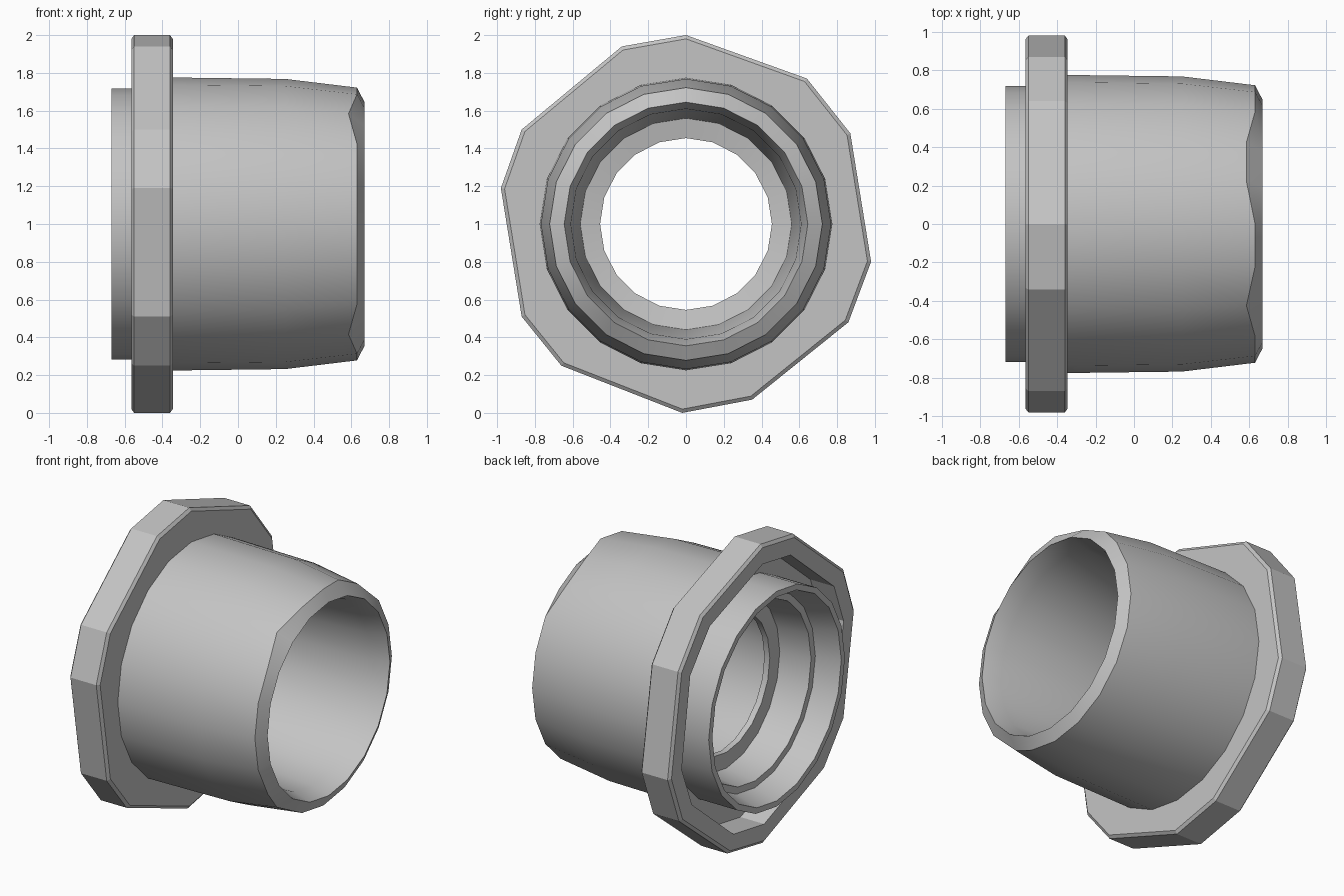
import bpy, bmesh, math
from math import cos, sin, tau

cube = bpy.data.objects.get("Cube")
if cube:
    bpy.data.objects.remove(cube)

grey = bpy.data.materials.new("plain grey")
grey.use_nodes = True
colour = (0.55, 0.55, 0.55, 1)
grey.diffuse_color = colour
grey.node_tree.nodes["Principled BSDF"].inputs["Base Color"].default_value = colour


def loft(name, rings, smooth_angle):
    """Join closed rings of points; the last ring joins back to the first."""
    bm = bmesh.new()
    loops = [[bm.verts.new(p) for p in ring] for ring in rings]
    n = len(loops[0])
    for a, b in zip(loops, loops[1:] + loops[:1]):
        for i in range(n):
            j = (i + 1) % n
            bm.faces.new((a[i], a[j], b[j], b[i]))
    bmesh.ops.recalc_face_normals(bm, faces=bm.faces)
    mesh = bpy.data.meshes.new(name)
    bm.to_mesh(mesh)
    bm.free()
    mesh.materials.append(grey)
    obj = bpy.data.objects.new(name, mesh)
    bpy.context.collection.objects.link(obj)
    bpy.ops.object.select_all(action="DESELECT")
    obj.select_set(True)
    bpy.context.view_layer.objects.active = obj
    bpy.ops.object.shade_smooth_by_angle(angle=math.radians(smooth_angle))
    return obj


def circle(x, r, sides=20, dents=(), depth=0):
    return [(x - depth * (i in dents), r * cos(tau * i / sides), 1 + r * sin(tau * i / sides))
            for i in range(sides)]


# Hollow sleeve: outside from spigot to the dented chamfer, then back through the bore
outside = [(-0.67, 0.718), (-0.37, 0.718), (-0.37, 0.775), (-0.3, 0.775), (0.25, 0.768)]
bore = [(0.67, 0.645), (0.55, 0.61), (-0.24, 0.56), (-0.26, 0.455),
        (-0.3, 0.455), (-0.3, 0.56), (-0.51, 0.59), (-0.51, 0.635), (-0.67, 0.68)]
chamfer = circle(0.63, 0.722, dents=(3, 4, 7, 13), depth=0.045)
loft("sleeve", [circle(x, r) for x, r in outside] + [chamfer]
     + [circle(x, r) for x, r in bore], 28)

# Many-sided flange with cut corners, eased edges and a groove round the spigot
outline = [(0, 2), (0.64, 1.77), (0.87, 1.48), (0.98, 0.8), (0.86, 0.48), (0.35, 0.07),
           (-0.02, 0), (-0.66, 0.25), (-0.87, 0.51), (-0.98, 1.19), (-0.87, 1.5), (-0.34, 1.94)]


def outer(x, scale):
    return [(x, y * scale, 1 + (z - 1) * scale) for y, z in outline]


def inner(x, r):
    return [(x, r * y / math.hypot(y, z - 1), 1 + r * (z - 1) / math.hypot(y, z - 1))
            for y, z in outline]


loft("flange", [inner(-0.39, 0.71), inner(-0.39, 0.87), inner(-0.565, 0.87),
                outer(-0.565, 0.98), outer(-0.55, 1),
                outer(-0.36, 1), outer(-0.345, 0.98), inner(-0.345, 0.71)], 15)
